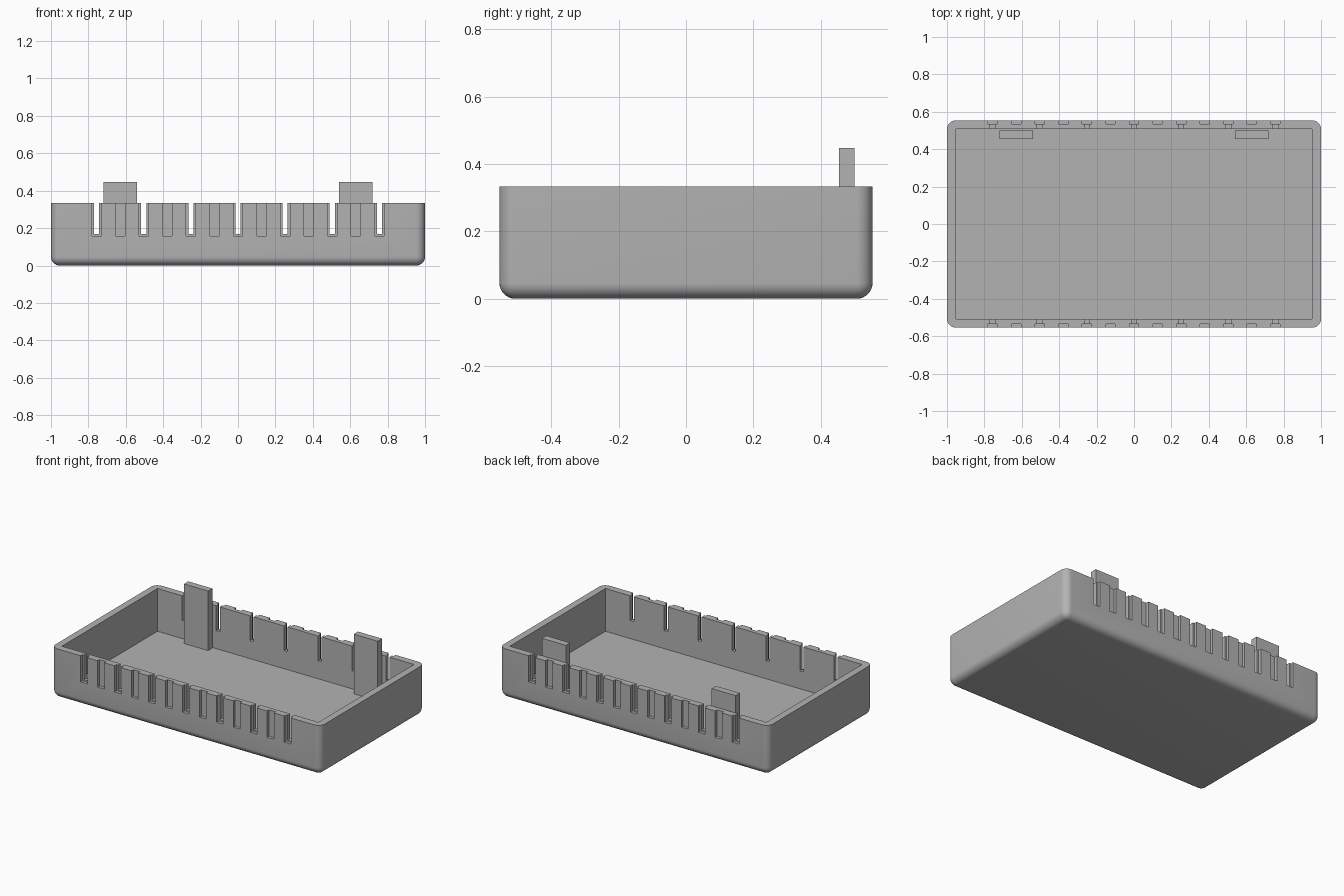
import bpy
import bmesh
import math
from mathutils import Matrix, Vector

cube = bpy.data.objects.get("Cube")
if cube:
    bpy.data.objects.remove(cube, do_unlink=True)

W, D, H = 1.0, 0.554, 0.334      # half width, half depth, height
WALL, RADIUS = 0.047, 0.047
PITCH = 0.126

grey = bpy.data.materials.new("plain grey")
grey.use_nodes = True
colour = (0.45, 0.45, 0.45, 1)
grey.diffuse_color = colour
grey.node_tree.nodes["Principled BSDF"].inputs["Base Color"].default_value = colour


def add_box(bm, low, high):
    low, high = Vector(low), Vector(high)
    matrix = Matrix.Translation((low + high) / 2) @ Matrix.Diagonal((high - low).to_4d())
    bmesh.ops.create_cube(bm, size=1, matrix=matrix)


def make_object(name, bm):
    mesh = bpy.data.meshes.new(name)
    bm.to_mesh(mesh)
    bm.free()
    mesh.materials.append(grey)
    obj = bpy.data.objects.new(name, mesh)
    bpy.context.collection.objects.link(obj)
    return obj


def cut(target, name, boxes):
    bm = bmesh.new()
    for low, high in boxes:
        add_box(bm, low, high)
    cutter = make_object(name, bm)
    cutter.hide_render = True
    mod = target.modifiers.new(name, 'BOOLEAN')
    mod.operation = 'DIFFERENCE'
    mod.solver = 'EXACT'
    mod.object = cutter
    bpy.context.view_layer.objects.active = target
    bpy.ops.object.modifier_apply(modifier=name)
    bpy.data.objects.remove(cutter, do_unlink=True)


# Tray body: rounded upright and bottom edges, flat open rim
bm = bmesh.new()
add_box(bm, (-W, -D, 0), (W, D, H))
round_edges = [e for e in bm.edges if min(v.co.z for v in e.verts) < H / 2]
bmesh.ops.bevel(bm, geom=round_edges, offset=RADIUS, segments=8,
                profile=0.5, affect='EDGES', clamp_overlap=True)
tray = make_object("tray", bm)

# Square inner cavity
cut(tray, "cavity", [((WALL - W, WALL - D, WALL), (W - WALL, D - WALL, 1))])

# Shallow grooves along the outside of both long walls
grooves = []
slots = []
for side in (-1, 1):
    for i in range(-6, 7):
        x = i * PITCH
        ys = sorted((side * (D - 0.02), side * (D + 0.1)))
        grooves.append(((x - 0.025, ys[0], 0.158), (x + 0.025, ys[1], 1)))
        # Every second groove has a narrow slot through the wall
        if i % 2 == 0:
            ys = sorted((side * (D - 0.1), side * (D + 0.1)))
            slots.append(((x - 0.0135, ys[0], 0.168), (x + 0.0135, ys[1], 1)))
cut(tray, "grooves", grooves)
cut(tray, "slots", slots)

bpy.ops.object.select_all(action='DESELECT')
tray.select_set(True)
bpy.context.view_layer.objects.active = tray
bpy.ops.object.shade_smooth_by_angle(angle=math.radians(30))

# Tall tabs standing on the floor just inside the back wall
for name, x in (("right_tab", -0.63), ("left_tab", 0.63)):
    bm = bmesh.new()
    add_box(bm, (x - 0.089, 0.455, WALL), (x + 0.089, 0.5, 0.447))
    make_object(name, bm)
